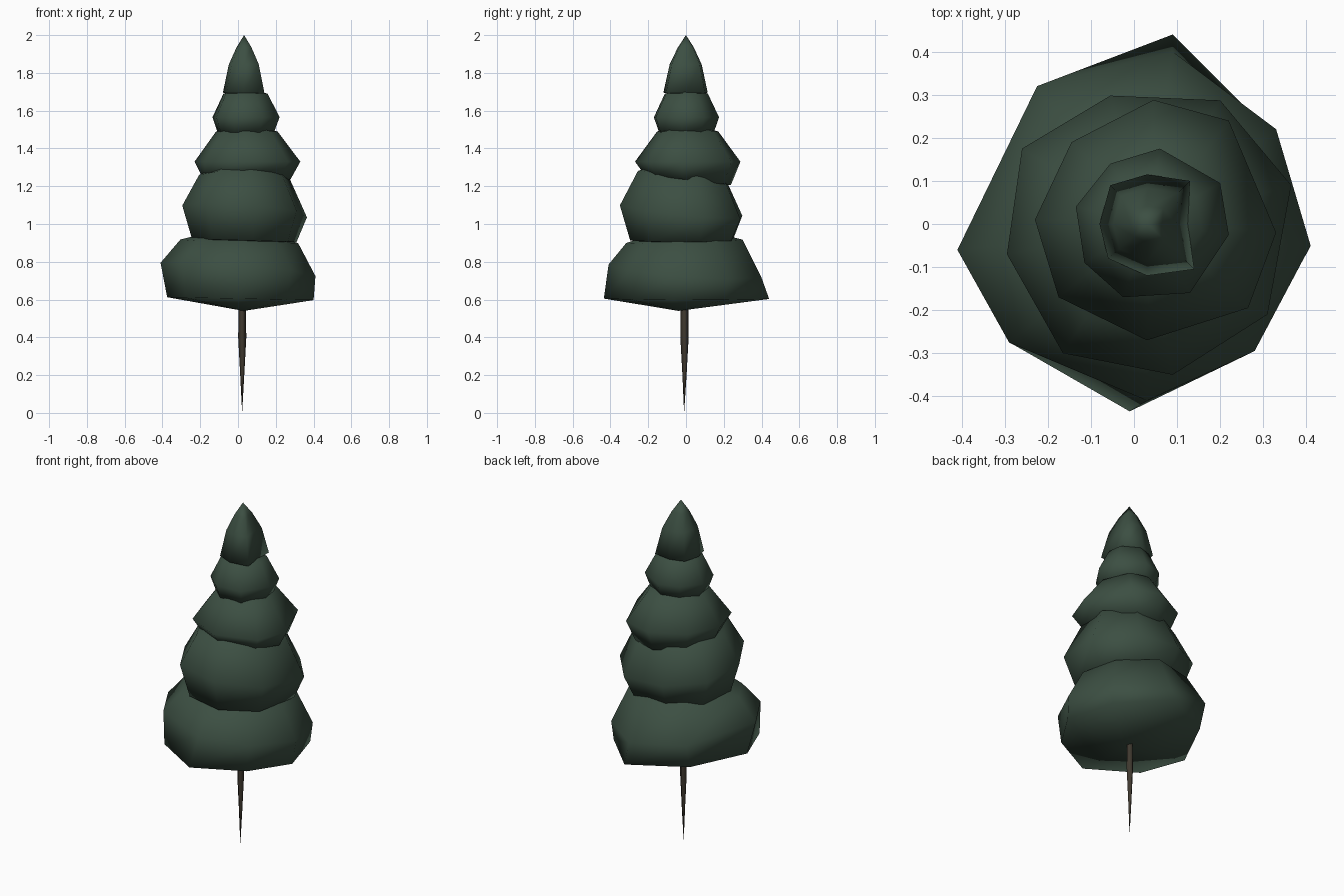
import bpy
import bmesh

cube = bpy.data.objects.get("Cube")
if cube:
    bpy.data.objects.remove(cube, do_unlink=True)


def make_material(name, rgb):
    mat = bpy.data.materials.new(name)
    mat.use_nodes = True
    mat.diffuse_color = (*rgb, 1)
    bsdf = mat.node_tree.nodes["Principled BSDF"]
    bsdf.inputs["Base Color"].default_value = (*rgb, 1)
    bsdf.inputs["Roughness"].default_value = 0.9
    return mat


def centre_of(outline):
    count = len(outline)
    return sum(p[0] for p in outline) / count, sum(p[1] for p in outline) / count


def scaled_ring(outline, scale, z, tilt_x=0, tilt_y=0):
    """Shrink an outline about its centre and lay it on a tilted plane."""
    cx, cy = centre_of(outline)
    points = [(cx + (x - cx) * scale, cy + (y - cy) * scale) for x, y in outline]
    return [(x, y, z + tilt_x * x + tilt_y * y) for x, y in points]


def loft(name, bottom, rings, top, material):
    """Join stacked rings with quads and close both ends with fans."""
    bm = bmesh.new()
    loops = [[bm.verts.new(p) for p in ring] for ring in rings]
    low, high = bm.verts.new(bottom), bm.verts.new(top)
    count = len(rings[0])
    for i in range(count):
        j = (i + 1) % count
        for a, b in zip(loops, loops[1:]):
            bm.faces.new((a[i], a[j], b[j], b[i]))
        bm.faces.new((low, loops[0][j], loops[0][i]))
        bm.faces.new((high, loops[-1][i], loops[-1][j]))
    bmesh.ops.recalc_face_normals(bm, faces=bm.faces)
    for face in bm.faces:
        face.smooth = True
    mesh = bpy.data.meshes.new(name)
    bm.to_mesh(mesh)
    bm.free()
    mesh.materials.append(material)
    obj = bpy.data.objects.new(name, mesh)
    bpy.context.collection.objects.link(obj)
    return obj


def tier(name, outline, profile, bottom_z, top_z):
    """Foliage tier: one outline repeated along a profile of scale, z, tilts."""
    cx, cy = centre_of(outline)
    rings = [scaled_ring(outline, *step) for step in profile]
    return loft(name, (cx, cy, bottom_z), rings, (cx, cy, top_z), needles)


needles = make_material("dark green needles", (0.045, 0.078, 0.055))
bark = make_material("dark brown bark", (0.05, 0.04, 0.028))

# Skirt tier, with its own lower rim
skirt = [(.09, .40), (-.225, .32), (-.41, -.06), (-.29, -.275),
         (.03, -.41), (.28, -.295), (.41, -.05), (.33, .22)]
skirt_rim = [(.09, .44), (-.22, .28), (-.375, -.03), (-.28, -.28),
             (-.01, -.435), (.26, -.29), (.40, -.07), (.32, .21)]
loft("skirt_foliage", (.03, -.04, .54),
     [scaled_ring(skirt_rim, 1, .605, -.02),
      scaled_ring(skirt, 1, .755, -.085, -.08),
      scaled_ring(skirt, .76, .91, -.03, .03)],
     (.02, -.01, 1.0), needles)

# Lower tier
lower = [(-.055, .298), (-.26, .175), (-.295, -.07), (-.165, -.30),
         (.09, -.35), (.31, -.21), (.365, .09), (.20, .287)]
tier("lower_foliage", lower,
     [(.84, .915, -.03), (1, 1.07, -.07, -.10), (.72, 1.255, 0, -.10)], .88, 1.36)

# Middle tier
middle = [(.045, .288), (-.145, .19), (-.23, .01), (-.175, -.17),
          (.03, -.27), (.265, -.195), (.33, -.02), (.22, .24)]
tier("middle_foliage", middle,
     [(.82, 1.235, 0, -.12), (1, 1.33), (.58, 1.49)], 1.22, 1.53)

# Upper tier
upper = [(.06, .175), (-.055, .14), (-.135, .04), (-.115, -.09),
         (-.025, -.17), (.13, -.16), (.22, -.025), (.20, .095)]
tier("upper_foliage", upper,
     [(.84, 1.485), (1, 1.565), (.66, 1.69)], 1.47, 1.72)

# Pointed crown
crown = [(.03, .115), (-.055, .09), (-.08, 0), (-.06, -.08),
         (.03, -.12), (.14, -.105), (.125, 0), (.13, .10)]
tier("crown_foliage", crown,
     [(1, 1.695), (.72, 1.845), (.36, 1.935)], 1.69, 2)

# Trunk tapering down to a spike
trunk = [(.044, -.008), (.022, .014), (.001, -.008), (.022, -.03)]
loft("trunk", (.022, -.01, 0),
     [scaled_ring(trunk, s, z) for s, z in ((.5, .2), (1, .4), (.9, .56))],
     (.022, -.01, .7), bark)
